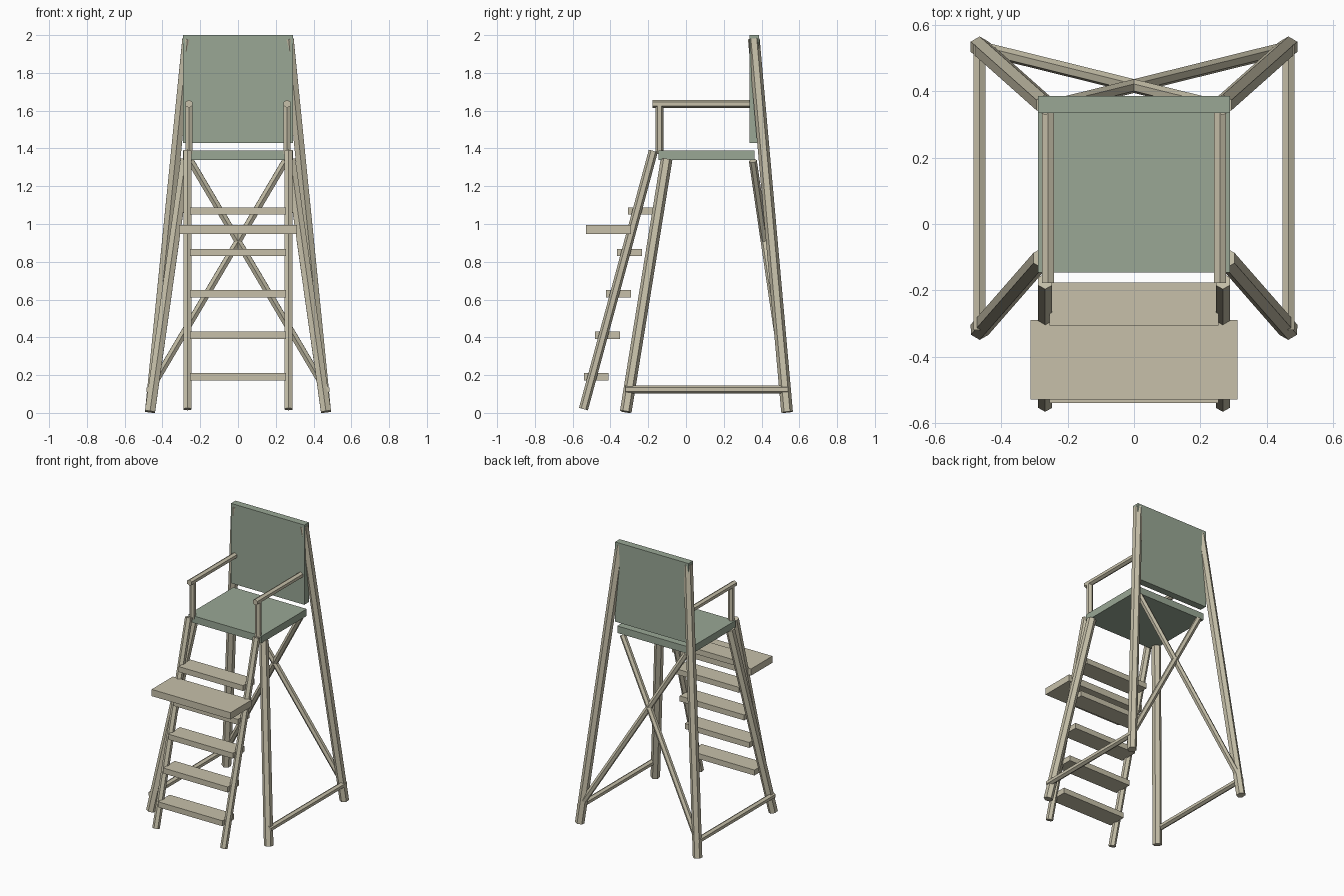
import bpy
import bmesh
from mathutils import Vector, Matrix

cube = bpy.data.objects.get("Cube")
if cube:
    bpy.data.objects.remove(cube, do_unlink=True)


def material(name, rgb):
    mat = bpy.data.materials.new(name)
    mat.use_nodes = True
    mat.diffuse_color = (*rgb, 1)
    mat.node_tree.nodes["Principled BSDF"].inputs["Base Color"].default_value = (*rgb, 1)
    return mat


WOOD = material("pale wood", (0.57, 0.53, 0.40))
GREEN = material("sage green", (0.32, 0.39, 0.30))
SIDES = (("left", 1), ("right", -1))


def finish(name, bm, mat):
    mesh = bpy.data.meshes.new(name)
    bm.to_mesh(mesh)
    bm.free()
    mesh.materials.append(mat)
    obj = bpy.data.objects.new(name, mesh)
    bpy.context.collection.objects.link(obj)
    return obj


def board(name, half_width, y, z, mat=WOOD):
    """Box centred on x, spanning the y and z ranges."""
    bm = bmesh.new()
    place = Matrix.Translation((0, sum(y) / 2, sum(z) / 2))
    size = Matrix.Diagonal((2 * half_width, y[1] - y[0], z[1] - z[0], 1))
    bmesh.ops.create_cube(bm, size=1, matrix=place @ size)
    return finish(name, bm, mat)


def pole(name, start, end, radius):
    """Six-sided pole between two points."""
    start, end = Vector(start), Vector(end)
    axis = end - start
    turn = Vector((0, 0, 1)).rotation_difference(axis).to_matrix().to_4x4()
    bm = bmesh.new()
    bmesh.ops.create_cone(bm, cap_ends=True, segments=6, radius1=radius, radius2=radius,
                          depth=axis.length, matrix=Matrix.Translation((start + end) / 2) @ turn)
    return finish(name, bm, WOOD)


# Seat and backrest
board("seat", 0.29, (-0.146, 0.362), (1.34, 1.39), GREEN)
board("backrest", 0.29, (0.335, 0.386), (1.43, 2.0), GREEN)

for side, s in SIDES:
    # Splayed legs and the low bar joining them
    pole(f"{side}_rear_leg", (s * 0.466, 0.535, 0.004), (s * 0.268, 0.359, 1.98), 0.031)
    pole(f"{side}_front_leg", (s * 0.466, -0.319, 0.006), (s * 0.277, -0.103, 1.342), 0.031)
    pole(f"{side}_side_bar", (s * 0.466, -0.32, 0.123), (s * 0.466, 0.54, 0.123), 0.021)
    # Crossed braces at the back
    pole(f"{side}_cross_brace", (s * 0.46, 0.53, 0.13), (s * -0.252, 0.354, 1.335), 0.021)
    # Armrest and its post
    pole(f"{side}_armrest", (s * 0.26, -0.178, 1.636), (s * 0.26, 0.34, 1.636), 0.021)
    pole(f"{side}_armrest_post", (s * 0.26, -0.141, 1.37), (s * 0.26, -0.141, 1.63), 0.021)
    # Ladder rail
    pole(f"{side}_ladder_rail", (s * 0.268, -0.543, 0.02), (s * 0.268, -0.173, 1.387), 0.0245)

# Ladder steps and the wide footrest
for i in range(5):
    y, z = -0.54 + i * 0.0583, 0.172 + i * 0.2193
    board(f"step_{i + 1}", 0.255, (y, y + 0.131), (z, z + 0.039))
board("footrest", 0.312, (-0.53, -0.29), (0.947, 0.995))
